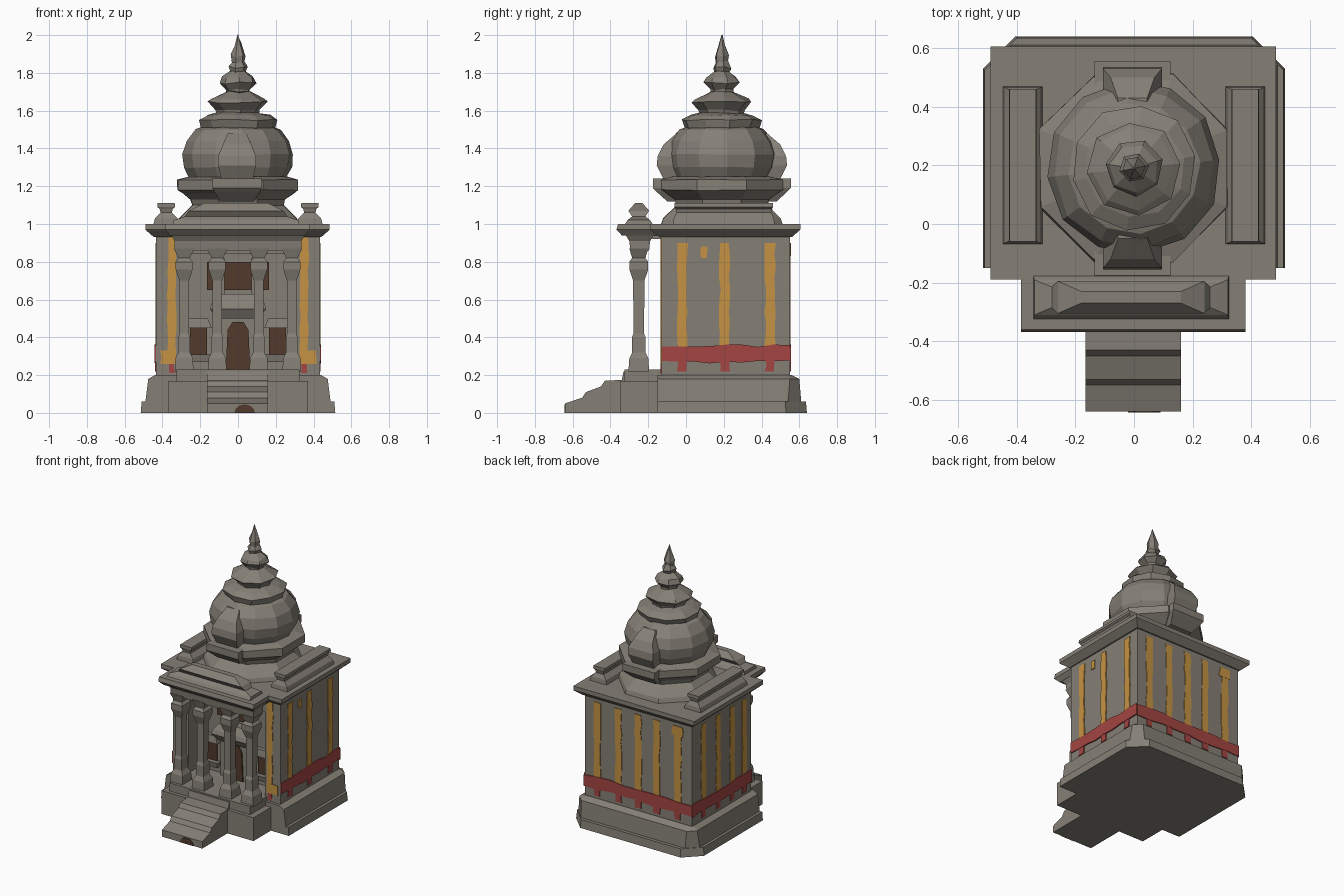
import bpy, bmesh, math, random

random.seed(4)


def material(name, rgb):
    m = bpy.data.materials.new(name)
    m.diffuse_color = (*rgb, 1)
    return m


STONE = material("grey stone", (0.235, 0.215, 0.182))
OCHRE = material("ochre paint", (0.56, 0.29, 0.055))
RED = material("red paint", (0.37, 0.06, 0.055))
BROWN = material("dark brown wood", (0.085, 0.042, 0.025))


def loft(name, rings, mat=STONE):
    """Closed solid skinned through rings of equal point count."""
    bm = bmesh.new()
    rows = [[bm.verts.new(p) for p in r] for r in rings]
    n = len(rows[0])
    for a, b in zip(rows, rows[1:]):
        for i in range(n):
            bm.faces.new((a[i], a[(i + 1) % n], b[(i + 1) % n], b[i]))
    bm.faces.new(rows[0][::-1])
    bm.faces.new(rows[-1])
    bmesh.ops.recalc_face_normals(bm, faces=bm.faces)
    me = bpy.data.meshes.new(name)
    bm.to_mesh(me)
    bm.free()
    me.materials.append(mat)
    ob = bpy.data.objects.new(name, me)
    bpy.context.collection.objects.link(ob)
    return ob


def rect(x0, x1, y0, y1, z):
    return [(x0, y0, z), (x1, y0, z), (x1, y1, z), (x0, y1, z)]


def box(name, x0, x1, y0, y1, z0, z1, mat=STONE):
    return loft(name, [rect(x0, x1, y0, y1, z0), rect(x0, x1, y0, y1, z1)], mat)


def moulding(name, cx, cy, steps):
    """Stack of rectangles: (half width, half depth, z)."""
    return loft(name, [rect(cx - a, cx + a, cy - b, cy + b, z) for a, b, z in steps])


def lathe(name, profile, sides, rot=0.0, jit=0.0):
    rings = []
    for r, z in profile:
        ring = []
        for i in range(sides):
            a = rot + 2 * math.pi * i / sides
            q = r * (1 + random.uniform(-jit, jit))
            ring.append((q * math.cos(a), 0.19 + q * math.sin(a),
                         z + random.uniform(-jit, jit) * 0.15))
        rings.append(ring)
    return loft(name, rings)


# ---- stepped plinth with cut back corners
def plan(w, y1, c, z):
    return [(-w, -0.15, z), (w, -0.15, z), (w, y1 - c, z), (w - c, y1, z),
            (-w + c, y1, z), (-w, y1 - c, z)]


loft("plinth_lower", [plan(0.515, 0.64, 0.11, 0), plan(0.51, 0.635, 0.11, 0.06)])
loft("plinth_upper", [plan(0.49, 0.61, 0.07, 0.06), plan(0.475, 0.60, 0.05, 0.18),
                      plan(0.44, 0.56, 0.02, 0.20)])
box("porch_base", -0.37, 0.37, -0.35, -0.1, 0, 0.17)
box("porch_floor", -0.325, 0.325, -0.325, 0.0, 0.16, 0.23)

# ---- front steps
side = [(-0.64, 0), (-0.64, 0.05), (-0.55, 0.08), (-0.53, 0.11), (-0.45, 0.14),
        (-0.43, 0.17), (-0.34, 0.175), (-0.33, 0.22), (-0.3, 0.22), (-0.3, 0)]
loft("front_steps", [[(x, y, z) for y, z in side] for x in (-0.165, 0.16)])
loft("step_mark", [[(0.035 + 0.055 * math.cos(a), y, 0.045 * math.sin(a))
                    for a in [math.pi * i / 6 for i in range(7)]] for y in (-0.638, -0.643)], BROWN)

# ---- shrine walls with a recessed front
box("shrine_core", -0.435, 0.43, 0.0, 0.55, 0.19, 0.95)
for s in (-1, 1):
    box("front_pier", min(s * 0.31, s * 0.433), max(s * 0.31, s * 0.433), -0.13, 0.0, 0.19, 0.95)
box("front_lintel", -0.31, 0.31, -0.13, 0.0, 0.84, 0.95)

# ---- door, windows and their frames
arch = [(-0.065, 0.23), (0.065, 0.23), (0.055, 0.44), (0.03, 0.48), (-0.03, 0.48), (-0.055, 0.44)]
loft("door_leaf", [[(x, y, z) for x, z in arch] for y in (-0.030, -0.038)], BROWN)
box("door_surround", -0.12, 0.12, -0.03, 0.0, 0.22, 0.56)
moulding("door_hood", 0, -0.03, [(0.11, 0.04, 0.5), (0.15, 0.07, 0.55), (0.14, 0.06, 0.58), (0.1, 0.03, 0.63)])
box("upper_window", -0.165, 0.165, -0.008, 0.0, 0.65, 0.8, BROWN)
for s in (-1, 1):
    box("side_window", s * 0.21 - 0.045, s * 0.21 + 0.045, -0.008, 0.0, 0.31, 0.45, BROWN)
    moulding("side_window_sill", s * 0.21, -0.015, [(0.06, 0.015, 0.27), (0.07, 0.025, 0.31)])
    moulding("side_window_hood", s * 0.21, -0.015, [(0.07, 0.025, 0.45), (0.05, 0.015, 0.5)])
    box("upper_window_post", s * 0.085 - 0.014, s * 0.085 + 0.014, -0.03, 0.0, 0.63, 0.82)

# ---- porch columns and beam
for x in (-0.285, -0.11, 0.11, 0.285):
    moulding("porch_column", x, -0.25, [
        (0.05, 0.055, 0.22), (0.046, 0.05, 0.29), (0.03, 0.035, 0.32), (0.03, 0.036, 0.4),
        (0.025, 0.028, 0.42), (0.026, 0.03, 0.7), (0.045, 0.05, 0.76), (0.045, 0.05, 0.80),
        (0.03, 0.035, 0.82), (0.055, 0.05, 0.87)])
moulding("porch_beam", 0, -0.245, [(0.335, 0.05, 0.86), (0.335, 0.055, 0.91), (0.36, 0.08, 0.95)])
box("porch_ceiling", -0.34, 0.34, -0.25, -0.1, 0.92, 0.96)
loft("porch_eave", [rect(-0.36, 0.355, -0.34, -0.15, 0.94), rect(-0.385, 0.38, -0.368, -0.15, 0.97),
                    rect(-0.385, 0.38, -0.36, -0.15, 1.0)])
moulding("porch_roof_ridge", -0.01, -0.25, [
    (0.335, 0.08, 0.99), (0.33, 0.06, 1.02), (0.27, 0.035, 1.04), (0.25, 0.055, 1.07), (0.17, 0.02, 1.11)])

# ---- main cornice and side parapets
loft("main_cornice", [rect(-0.445, 0.44, -0.14, 0.56, 0.93), rect(-0.485, 0.48, -0.185, 0.60, 0.965),
                      rect(-0.49, 0.485, -0.19, 0.605, 0.97), rect(-0.49, 0.485, -0.19, 0.605, 1.0)])
for s in (-1, 1):
    moulding("side_parapet", s * 0.38, 0.2, [
        (0.07, 0.27, 0.99), (0.06, 0.265, 1.03), (0.03, 0.25, 1.06), (0.035, 0.255, 1.08),
        (0.047, 0.26, 1.09), (0.045, 0.26, 1.11)])

# ---- octagonal tower base, dome and stacked finial
k = 1 / math.cos(math.pi / 8)
lathe("tower_base", [(r * k, z) for r, z in [
    (0.325, 0.99), (0.31, 1.03), (0.24, 1.10), (0.25, 1.13), (0.29, 1.16), (0.32, 1.18),
    (0.32, 1.235), (0.26, 1.25)]], 8, math.pi / 8, 0.012)
lathe("dome", [(0.255, 1.24), (0.285, 1.30), (0.295, 1.37), (0.275, 1.44), (0.225, 1.50), (0.17, 1.52)],
      12, 0.1, 0.02)
lathe("dome_crown", [(0.18, 1.49), (0.20, 1.51), (0.215, 1.55), (0.17, 1.575), (0.11, 1.59)], 10, 0.2, 0.03)
lathe("finial_ring_lower", [(0.11, 1.57), (0.12, 1.60), (0.16, 1.645), (0.14, 1.66), (0.07, 1.70)], 8, 0.1, 0.04)
lathe("finial_ring_upper", [(0.06, 1.68), (0.065, 1.71), (0.10, 1.745), (0.085, 1.775), (0.04, 1.805)], 7, 0.3, 0.05)
lathe("finial_tip", [(0.035, 1.79), (0.05, 1.83), (0.035, 1.86), (0.04, 1.89), (0.018, 1.95), (0.003, 2.0)],
      6, 0.2, 0.06)

# ---- niches on the front and back of the dome
for s, nm in ((-1, "front"), (1, "back")):
    def niche_ring(w, d, z):
        return rect(-0.005 - w, -0.005 + w, 0.19 + s * 0.2, 0.19 + s * d, z)
    loft(nm + "_niche_ledge", [niche_ring(w, d, z) for w, d, z in [
        (0.09, 0.29, 1.12), (0.12, 0.345, 1.17), (0.13, 0.365, 1.19), (0.13, 0.365, 1.24)]])
    loft(nm + "_niche", [niche_ring(w, d, z) for w, d, z in [
        (0.085, 0.31, 1.24), (0.10, 0.345, 1.31), (0.10, 0.34, 1.36), (0.075, 0.31, 1.42), (0.05, 0.24, 1.48)]])

# ---- painted stripes and red band, as thin plates on the walls
WALLS = {"front": lambda u, n, z: (u, -0.13 - n, z),
         "back": lambda u, n, z: (u, 0.55 + n, z),
         "right": lambda u, n, z: (0.432 + n, u, z),
         "left": lambda u, n, z: (-0.434 - n, u, z)}


def stripe(wall, u, z0, z1, w, t, mat, name):
    """Hand-painted stripe with a slightly uneven outline."""
    put = WALLS[wall]
    n = max(2, round((z1 - z0) / 0.06))
    rings = []
    for i in range(n + 1):
        z = z0 + (z1 - z0) * i / n
        a, b = [w * random.uniform(0.8, 1.2) for _ in "ab"]
        rings.append([put(u - a, -0.002, z), put(u + b, -0.002, z), put(u + b, t, z), put(u - a, t, z)])
    loft(name, rings, mat)


def band(wall, u0, u1):
    put = WALLS[wall]
    n = 8
    rings = []
    for i in range(n + 1):
        u = u0 + (u1 - u0) * i / n
        lo, hi = 0.27 + random.uniform(-.008, .008), 0.355 + random.uniform(-.008, .008)
        rings.append([put(u, -0.002, lo), put(u, -0.002, hi), put(u, 0.007, hi), put(u, 0.007, lo)])
    loft(wall + "_red_band", rings, RED)


STRIPES = {"right": (-0.02, 0.205, 0.445), "left": (-0.05, 0.09, 0.25, 0.42),
           "back": (-0.32, -0.15, 0.0, 0.16, 0.33)}
for wall, us in STRIPES.items():
    for u in us:
        stripe(wall, u, 0.35, 0.90, 0.026, 0.004, OCHRE, wall + "_ochre_stripe")
        stripe(wall, u, 0.22, 0.28, 0.024, 0.005, RED, wall + "_red_drip")
band("right", -0.13, 0.55)
band("left", -0.13, 0.55)
band("back", -0.44, 0.437)
stripe("back", -0.32, 0.83, 0.9, 0.045, 0.005, OCHRE, "back_ochre_blot")
stripe("right", 0.095, 0.82, 0.88, 0.017, 0.004, OCHRE, "right_ochre_blot")
for s in (-1, 1):
    stripe("front", s * 0.35, 0.26, 0.93, 0.022, 0.004, OCHRE, "front_ochre_stripe")
    stripe("front", s * 0.37, 0.26, 0.33, 0.04, 0.005, OCHRE, "front_ochre_foot")
    stripe("front", s * 0.35, 0.21, 0.26, 0.015, 0.004, RED, "front_red_drip")
